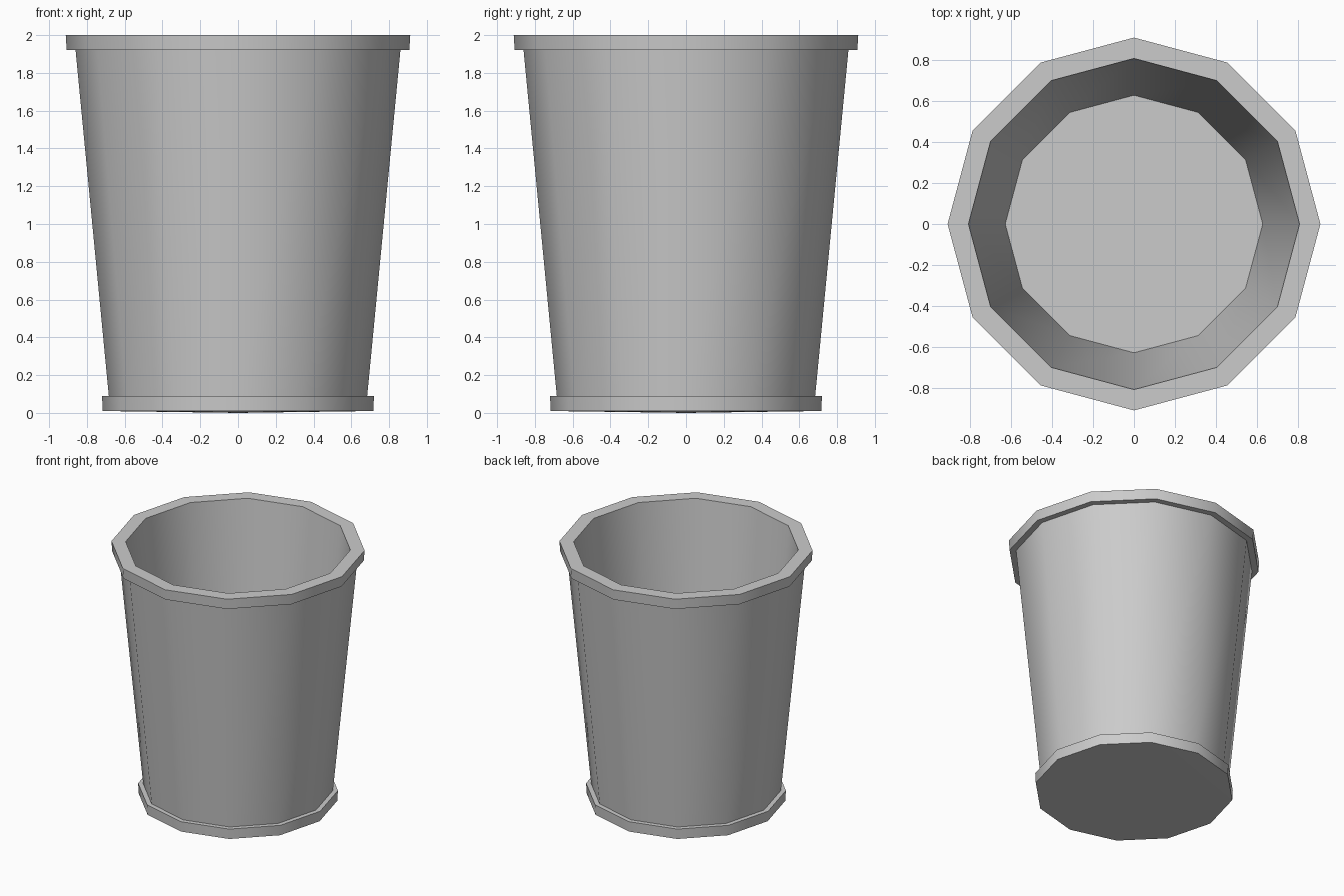
import bpy, bmesh, math

if "Cube" in bpy.data.objects:
    bpy.data.objects.remove(bpy.data.objects["Cube"])

SIDES = 12


def lathe(name, profile):
    """Revolve a (radius, z) profile around z into a closed 12-sided solid."""
    bm = bmesh.new()
    verts = [bm.verts.new((r, 0, z)) for r, z in profile]
    edges = [bm.edges.new(pair) for pair in zip(verts, verts[1:])]
    bmesh.ops.spin(bm, geom=verts + edges, cent=(0, 0, 0), axis=(0, 0, 1),
                   angle=math.tau, steps=SIDES)
    bmesh.ops.remove_doubles(bm, verts=bm.verts, dist=0.0005)
    bmesh.ops.recalc_face_normals(bm, faces=bm.faces)
    mesh = bpy.data.meshes.new(name)
    bm.to_mesh(mesh)
    bm.free()
    obj = bpy.data.objects.new(name, mesh)
    bpy.context.collection.objects.link(obj)
    bpy.ops.object.select_all(action='DESELECT')
    obj.select_set(True)
    bpy.context.view_layer.objects.active = obj
    bpy.ops.object.shade_smooth_by_angle(angle=math.radians(40))
    return obj


# Tapered bin: slightly domed underside, foot band, wall, top rim, hollow inside
lathe("bin", [
    (0, 0), (0.716, 0.01),             # underside
    (0.72, 0.09), (0.684, 0.09),       # foot band
    (0.86, 1.92), (0.907, 1.92),       # outer wall and rim ledge
    (0.912, 2.0), (0.81, 2.0),         # top rim
    (0.63, 0.09), (0, 0.09),           # inner wall and floor
])
